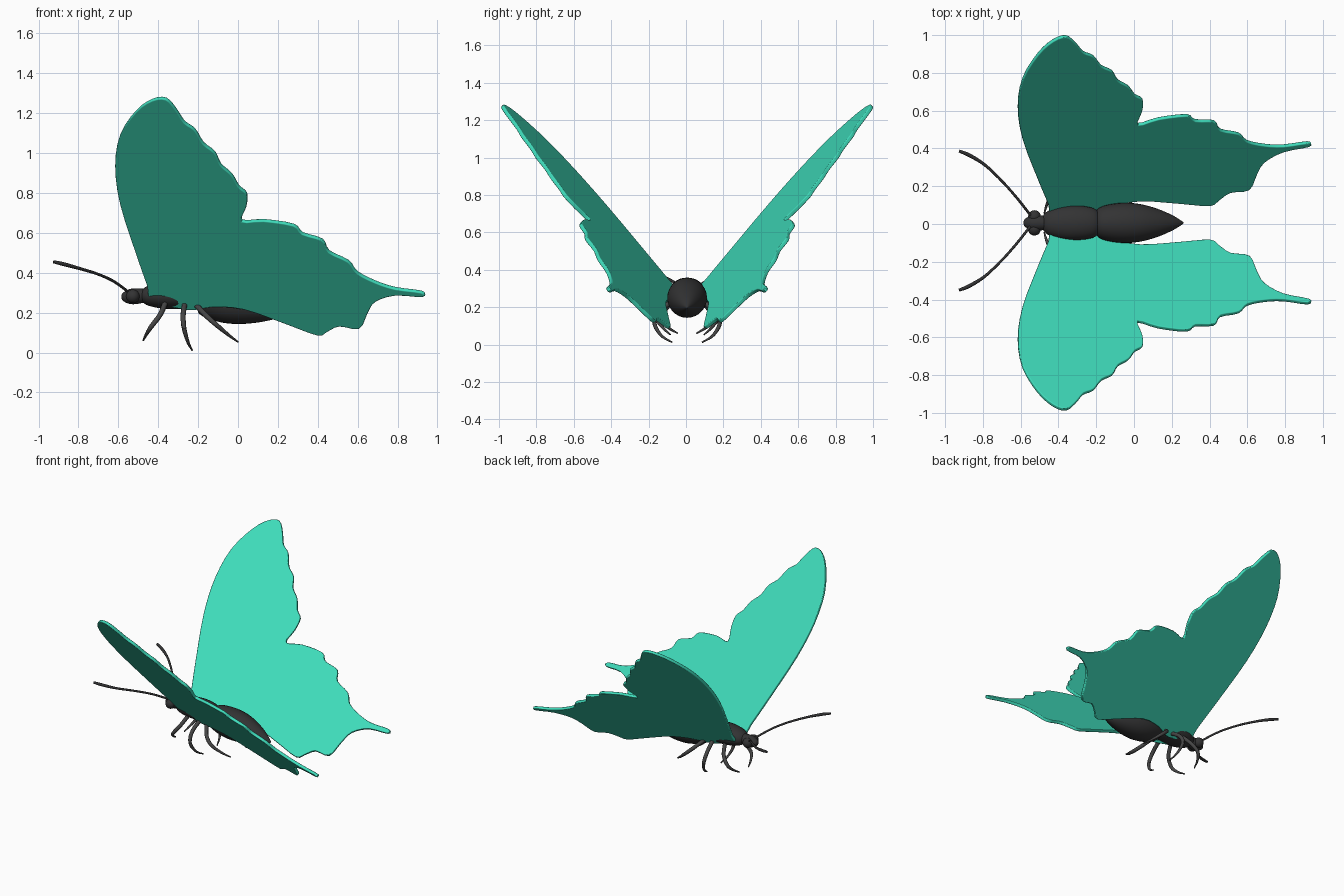
import bpy, bmesh, math
from mathutils import Vector

cube = bpy.data.objects.get("Cube")
if cube:
    bpy.data.objects.remove(cube)


def material(name, color):
    m = bpy.data.materials.new(name)
    m.use_nodes = True
    m.diffuse_color = (*color, 1)
    m.node_tree.nodes["Principled BSDF"].inputs["Base Color"].default_value = (*color, 1)
    return m


TEAL = material("teal", (0.05, 0.72, 0.50))
BLACK = material("charcoal", (0.033, 0.033, 0.034))
GREY = material("leg grey", (0.06, 0.06, 0.06))
MID_Y = 0.006


def smooth_path(points, steps, closed=False):
    """Catmull-Rom interpolation through points of any dimension."""
    pts = [Vector(p) for p in points]
    n = len(pts)
    at = (lambda i: pts[i % n]) if closed else (lambda i: pts[max(0, min(n - 1, i))])
    out = []
    for i in range(n if closed else n - 1):
        a, b, c, d = at(i - 1), at(i), at(i + 1), at(i + 2)
        for k in range(steps):
            t = k / steps
            out.append(0.5 * (2 * b + (c - a) * t + (2 * a - 5 * b + 4 * c - d) * t * t
                              + (3 * b - a - 3 * c + d) * t ** 3))
    if not closed:
        out.append(pts[-1])
    return out


def finish(name, bm, mat, angle=50):
    bmesh.ops.recalc_face_normals(bm, faces=bm.faces)
    mesh = bpy.data.meshes.new(name)
    bm.to_mesh(mesh)
    bm.free()
    mesh.materials.append(mat)
    ob = bpy.data.objects.new(name, mesh)
    bpy.context.collection.objects.link(ob)
    bpy.ops.object.select_all(action='DESELECT')
    ob.select_set(True)
    bpy.context.view_layer.objects.active = ob
    bpy.ops.object.shade_smooth_by_angle(angle=math.radians(angle))
    return ob


def loft(name, path, mat, sides, flat=1.0):
    """Round tube along a path of (x, y, z, radius), closed at both ends."""
    bm = bmesh.new()
    rings = []
    for i, p in enumerate(path):
        tangent = (path[min(i + 1, len(path) - 1)] - path[max(i - 1, 0)]).xyz.normalized()
        side = tangent.cross((0, 0, 1)).normalized()
        up = side.cross(tangent)
        ring = []
        for k in range(sides):
            a = math.tau * k / sides
            ring.append(bm.verts.new(p.xyz + p.w * (side * math.cos(a) + up * flat * math.sin(a))))
        rings.append(ring)
    for r, s in zip(rings, rings[1:]):
        for k in range(sides):
            j = (k + 1) % sides
            bm.faces.new((r[k], r[j], s[j], s[k]))
    bm.faces.new(rings[0])
    bm.faces.new(rings[-1])
    return finish(name, bm, mat)


# Body: (x, centre height, radius) stations
BODY = {
    "head": ([(-.585, .28, .004), (-.578, .28, .02), (-.55, .28, .037), (-.52, .282, .042),
              (-.48, .285, .038), (-.45, .285, .03)], 0.95),
    "thorax": ([(-.487, .285, .006), (-.48, .285, .04), (-.45, .285, .066), (-.39, .287, .086),
                (-.32, .288, .092), (-.25, .286, .086), (-.2, .28, .07), (-.18, .278, .03)], 0.76),
    "abdomen": ([(-.205, .27, .03), (-.195, .27, .07), (-.15, .265, .093), (-.06, .252, .106),
                 (.03, .24, .1), (.12, .225, .076), (.2, .21, .042), (.25, .2, .012), (.262, .197, .002)], 0.98),
}
for name, (stations, flat) in BODY.items():
    path = smooth_path([(x, MID_Y, z, r) for x, z, r in stations], 4)
    loft(name, path, BLACK, 28, flat)

# Leg and antenna paths: (x, distance from the middle, z, radius)
LEGS = {
    "front_leg": [(-.36, .05, .26, .014), (-.39, .115, .19, .013), (-.435, .135, .13, .012),
                  (-.46, .10, .09, .008), (-.475, .05, .06, .004)],
    "middle_leg": [(-.265, .05, .25, .014), (-.275, .14, .19, .013), (-.27, .175, .12, .012),
                   (-.25, .14, .05, .008), (-.23, .08, .012, .004)],
    "rear_leg": [(-.22, .05, .25, .014), (-.165, .135, .19, .013), (-.11, .16, .14, .012),
                 (-.05, .13, .09, .008), (.0, .09, .053, .004)],
}
ANTENNA = [(-.545, .025, .30, .007), (-.62, .12, .355, .007), (-.70, .21, .392, .007),
           (-.79, .295, .42, .008), (-.87, .345, .442, .010), (-.925, .368, .455, .008)]

# Wing outline seen from above: (x, distance from the middle)
WING = [(-.43, .05), (-.455, .11), (-.51, .24), (-.59, .45), (-.615, .62), (-.59, .77),
        (-.51, .90), (-.43, .972), (-.36, .995),
        (-.31, .96), (-.268, .912), (-.215, .89), (-.172, .838), (-.115, .81), (-.085, .762),
        (-.03, .73), (.005, .685), (.045, .66), (.042, .60), (.02, .53),
        (.13, .56), (.28, .577), (.325, .55), (.425, .545), (.458, .50), (.555, .48),
        (.60, .44), (.69, .42), (.79, .416), (.92, .433), (.925, .413), (.79, .385),
        (.69, .33), (.65, .265), (.61, .185), (.51, .17), (.45, .13), (.40, .10),
        (.24, .112), (.03, .125), (-.13, .095), (-.25, .05)]
THICK = 0.022


def wing(name, side):
    normal = Vector((.28, -1.085 * side, 1)).normalized()
    bm = bmesh.new()
    verts = []
    for x, y in smooth_path(WING, 3, closed=True):
        y -= MID_Y
        p = Vector((x, side * y + MID_Y, .1 + 1.085 * y - .28 * x))
        verts.append(bm.verts.new(p - normal * THICK / 2))
    face = bm.faces.new(verts)
    ext = bmesh.ops.extrude_face_region(bm, geom=[face], use_keep_orig=True)
    moved = [v for v in ext["geom"] if isinstance(v, bmesh.types.BMVert)]
    bmesh.ops.translate(bm, verts=moved, vec=normal * THICK)
    ob = finish(name, bm, TEAL)
    bevel = ob.modifiers.new("rounded rim", 'BEVEL')
    bevel.width = 0.006
    bevel.segments = 2
    bevel.limit_method = 'ANGLE'
    bevel.angle_limit = math.radians(70)
    bevel.use_clamp_overlap = False
    bevel.harden_normals = True


for label, side in (("left", 1), ("right", -1)):
    # +y half is the far side when the model is seen from the front
    prefix = "far" if side > 0 else "near"
    wing(prefix + "_wing", side)
    for name, pts in LEGS.items():
        path = smooth_path([(x, side * y + MID_Y, z, r) for x, y, z, r in pts], 5)
        loft(f"{prefix}_{name}", path, GREY, 10)
    path = smooth_path([(x, side * y + 0.018, z, r) for x, y, z, r in ANTENNA], 5)
    loft(prefix + "_antenna", path, BLACK, 10)

    # Bulging eye
    bm = bmesh.new()
    bmesh.ops.create_uvsphere(bm, u_segments=20, v_segments=12, radius=0.034)
    bmesh.ops.translate(bm, verts=bm.verts, vec=(-.527, side * .033 + MID_Y, .282))
    finish(prefix + "_eye", bm, BLACK)
